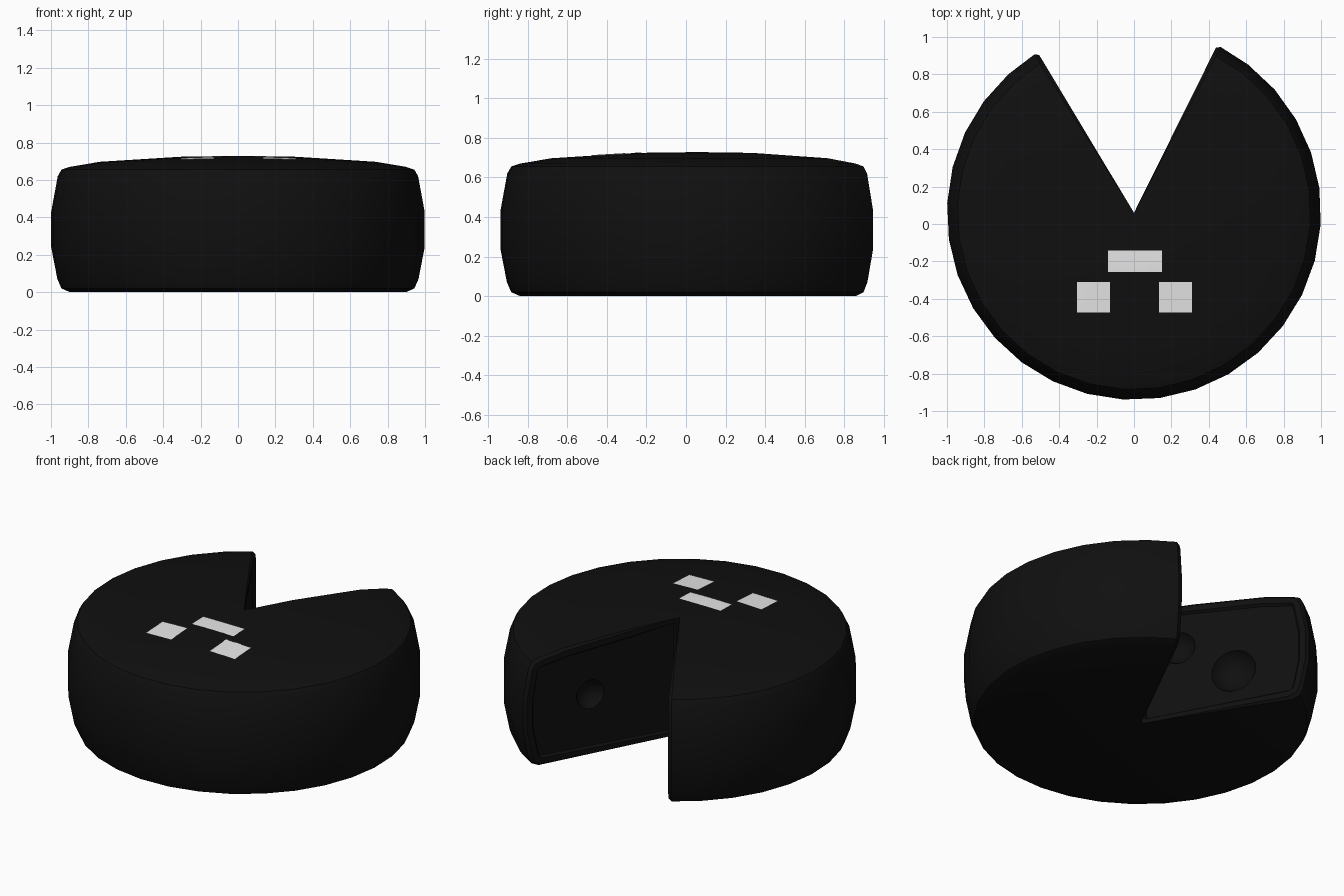
import bpy, bmesh
from math import sin, cos, radians, hypot
from mathutils import Vector

if "Cube" in bpy.data.objects:
    bpy.data.objects.remove(bpy.data.objects["Cube"])


def material(name, rgb):
    m = bpy.data.materials.new(name)
    m.use_nodes = True
    m.diffuse_color = (*rgb, 1)
    m.node_tree.nodes["Principled BSDF"].inputs["Base Color"].default_value = (*rgb, 1)
    return m


black = material("black_rind", (0.005, 0.005, 0.005))
white = material("pale_plate", (0.8, 0.8, 0.8))

CENTRE_Y = 0.06
START, END, STEPS = 121.0, 423.6, 27      # sweep around the missing wedge
LIP = 1.2                                  # angle used by the rounded lip
PROFILE = [(0.90, 0), (0.945, 0.02), (0.967, 0.07), (1, 0.24), (1, 0.43),
           (0.965, 0.62), (0.945, 0.655), (0.90, 0.67), (0.74, 0.697), (0.31, 0.724)]
TOP = 0.728


def make_object(name, bm, mat):
    mesh = bpy.data.meshes.new(name)
    bm.to_mesh(mesh)
    bm.free()
    mesh.materials.append(mat)
    obj = bpy.data.objects.new(name, mesh)
    bpy.context.collection.objects.link(obj)
    return obj


def on_wheel(angle, r, z):
    a = radians(angle)
    return Vector((r * cos(a), CENTRE_Y + r * sin(a), z))


def shrink(r, z):
    """Profile point pulled in for the rounded lip of the cut."""
    return r * 0.985, 0.36 + (z - 0.36) * (1 - 0.04 * min(1, r / 0.5))


# Wheel: profile swept around the axis, leaving the wedge open
bm = bmesh.new()
low, high = bm.verts.new(on_wheel(0, 0, 0)), bm.verts.new(on_wheel(0, 0, TOP))
angles = [START + (END - START) * i / STEPS for i in range(STEPS + 1)]
slices = [(START, True), (START + LIP, False)]
slices += [(a, False) for a in angles[1:-1]] + [(END - LIP, False), (END, True)]
rings = []
for angle, is_lip in slices:
    points = [shrink(*p) if is_lip else p for p in PROFILE]
    rings.append([low] + [bm.verts.new(on_wheel(angle, r, z)) for r, z in points] + [high])
for a, b in zip(rings, rings[1:]):
    for i in range(len(a) - 1):
        corners = dict.fromkeys((a[i], b[i], b[i + 1], a[i + 1]))
        bm.faces.new(list(corners))

# Cut faces: rind border around a slightly sunken panel
caps = [bm.faces.new(rings[0]), bm.faces.new(rings[-1][::-1])]
bmesh.ops.recalc_face_normals(bm, faces=bm.faces)
bmesh.ops.inset_individual(bm, faces=caps, thickness=0.035)
bmesh.ops.inset_individual(bm, faces=caps, thickness=0.012, depth=-0.015)
wheel = make_object("cheese_wheel", bm, black)


# Round dents in the cut faces: face angle, outward side, distance, height, radius
def cut_dent(angle, side, r, z, radius):
    out = Vector((-sin(radians(angle)), cos(radians(angle)), 0)) * side
    bpy.ops.mesh.primitive_uv_sphere_add(segments=20, ring_count=12, radius=radius * 1.1,
                                         location=on_wheel(angle, r, z) + out * radius * 0.3)
    cutter = bpy.context.object
    cutter.name = "dent_cutter"
    cutter.hide_render = True
    mod = wheel.modifiers.new("dent", "BOOLEAN")
    mod.operation, mod.solver, mod.object = "DIFFERENCE", "EXACT", cutter
    bpy.context.view_layer.objects.active = wheel
    bpy.ops.object.modifier_apply(modifier=mod.name)
    bpy.data.objects.remove(cutter)


cut_dent(END, 1, 0.57, 0.37, 0.09)
cut_dent(START, -1, 0.55, 0.25, 0.13)
cut_dent(START, -1, 0.22, 0.46, 0.1)

bpy.ops.object.select_all(action="DESELECT")
wheel.select_set(True)
bpy.context.view_layer.objects.active = wheel
bpy.ops.object.shade_smooth_by_angle(angle=radians(35))


# Pale plates draped on the domed top
def dome(x, y):
    r = hypot(x, y - CENTRE_Y)
    (r1, z1), (r0, z0) = PROFILE[-2:]
    if r < r0:
        return TOP + (z0 - TOP) * r / r0
    return z0 + (z1 - z0) * (r - r0) / (r1 - r0)


def plate(name, x, y, width, depth):
    bm = bmesh.new()
    bmesh.ops.create_grid(bm, x_segments=4, y_segments=4, size=0.5)
    for v in bm.verts:
        px, py = x + v.co.x * width, y + v.co.y * depth
        v.co = (px, py, dome(px, py) + 0.004)
    make_object(name, bm, white)


plate("mouth_plate", 0.005, -0.2, 0.29, 0.115)
plate("right_eye_plate", -0.217, -0.392, 0.175, 0.165)
plate("left_eye_plate", 0.222, -0.392, 0.175, 0.165)
